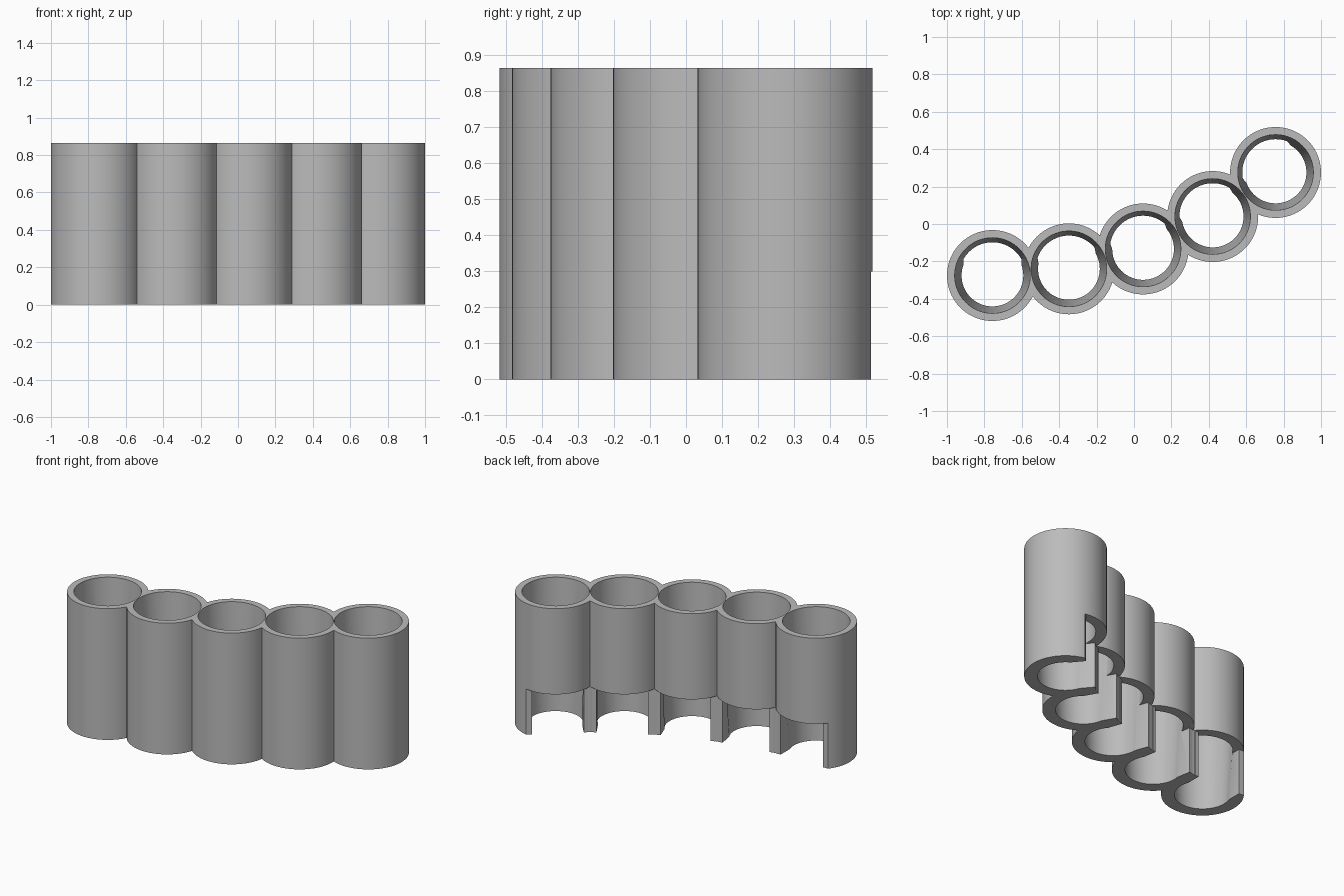
import bpy, math
from mathutils import Matrix, Vector

old = bpy.data.objects.get("Cube")
if old:
    bpy.data.objects.remove(old, do_unlink=True)

HEIGHT, OUTER, RIM, BASE = 0.865, 0.243, 0.202, 0.165
PITCH, SLOT_TOP, SLOT_HALF, FLAT = 0.4105, 0.3, 0.155, 0.15

grey = bpy.data.materials.new("plain grey")
grey.use_nodes = True
colour = (0.5, 0.5, 0.5, 1)
grey.diffuse_color = colour
grey.node_tree.nodes["Principled BSDF"].inputs["Base Color"].default_value = colour


def tube(name, centre, r_low, r_high, z0, z1):
    bpy.ops.mesh.primitive_cone_add(vertices=96, radius1=r_low, radius2=r_high, depth=z1 - z0,
                                    location=(centre.x, centre.y, (z0 + z1) / 2))
    ob = bpy.context.object
    ob.name = name
    return ob


def block(name, centre, angle, half_x, y0, y1, z0, z1):
    # box placed in the local frame of one tube
    bpy.ops.mesh.primitive_cube_add(size=1)
    ob = bpy.context.object
    ob.name = name
    ob.data.transform(Matrix.Translation((0, (y0 + y1) / 2, (z0 + z1) / 2))
                      @ Matrix.Diagonal((2 * half_x, y1 - y0, z1 - z0, 1)))
    ob.location = centre
    ob.rotation_euler.z = angle
    return ob


def combine(target, tool, operation):
    mod = target.modifiers.new(operation.lower(), 'BOOLEAN')
    mod.operation, mod.object, mod.solver = operation, tool, 'EXACT'
    bpy.context.view_layer.objects.active = target
    bpy.ops.object.modifier_apply(modifier=mod.name)
    bpy.data.objects.remove(tool, do_unlink=True)


# tube centres along a shallow arc, turning ten degrees per tube
turn = [math.radians(10 * i) for i in range(5)]
centres = [Vector((0, 0, 0))]
for a in turn[:-1]:
    mid = a + math.radians(5)
    centres.append(centres[-1] + PITCH * Vector((math.cos(mid), math.sin(mid), 0)))
offset = centres[-1] / 2
centres = [c - offset for c in centres]

# outer body of five merged tubes
holder = tube("tube_holder", centres[0], OUTER, OUTER, 0, HEIGHT)
for c in centres[1:]:
    combine(holder, tube("outer_tube", c, OUTER, OUTER, 0, HEIGHT), 'UNION')

# webs filling the rear creases of the lower posts
for a, c, d in zip(turn, centres, centres[1:]):
    web = block("post_web", (c + d) / 2, a + math.radians(5), 0.03, 0.02, FLAT, 0.001, SLOT_TOP)
    combine(holder, web, 'UNION')

# rear slots and flattened posts near the base
for a, c in zip(turn, centres):
    combine(holder, block("slot", c, a, SLOT_HALF, 0, 0.32, -0.1, SLOT_TOP), 'DIFFERENCE')
    combine(holder, block("flat", c, a, 0.205, FLAT, 0.32, -0.1, SLOT_TOP), 'DIFFERENCE')

# tapered bores, extended past both ends
slope = (RIM - BASE) / HEIGHT
for c in centres:
    bore = tube("bore", c, BASE - 0.1 * slope, RIM + 0.02 * slope, -0.1, HEIGHT + 0.02)
    combine(holder, bore, 'DIFFERENCE')

holder.data.materials.clear()
holder.data.materials.append(grey)
for p in holder.data.polygons:
    p.material_index = 0
bpy.ops.object.select_all(action='DESELECT')
holder.select_set(True)
bpy.context.view_layer.objects.active = holder
bpy.ops.object.shade_smooth_by_angle(angle=math.radians(30))
